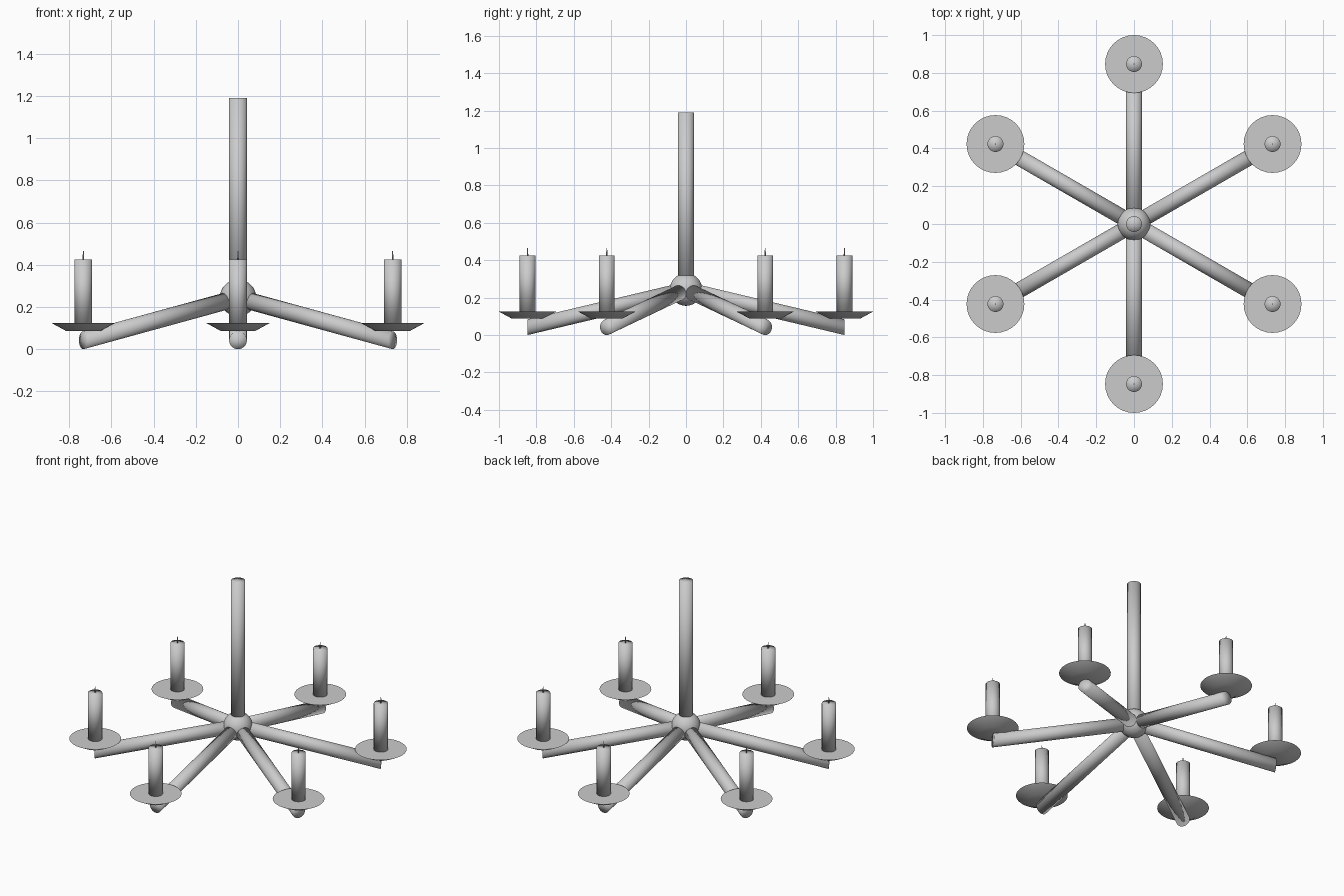
import bpy, bmesh, math
from mathutils import Matrix, Vector

cube = bpy.data.objects.get("Cube")
if cube:
    bpy.data.objects.remove(cube, do_unlink=True)

ARMS = 6
REACH = 0.847       # distance from the pole to each candle
ROD = 0.042         # radius of pole, arms and candles
HUB_Z = 0.243

metal = bpy.data.materials.new("grey")
metal.use_nodes = True
metal.diffuse_color = (0.6, 0.6, 0.6, 1)
metal.node_tree.nodes["Principled BSDF"].inputs["Base Color"].default_value = (0.6, 0.6, 0.6, 1)


def finish(name, bm, matrix, sharp=False):
    """Turn a bmesh into a named, shaded object."""
    bm.transform(matrix)
    bmesh.ops.recalc_face_normals(bm, faces=bm.faces)
    mesh = bpy.data.meshes.new(name)
    bm.to_mesh(mesh)
    bm.free()
    mesh.materials.append(metal)
    obj = bpy.data.objects.new(name, mesh)
    bpy.context.collection.objects.link(obj)
    bpy.ops.object.select_all(action="DESELECT")
    obj.select_set(True)
    bpy.context.view_layer.objects.active = obj
    if sharp:
        bpy.ops.object.shade_smooth_by_angle(angle=math.radians(30))
    else:
        bpy.ops.object.shade_smooth()
    return obj


def upright(name, z0, z1, r0, r1, at=Vector((0, 0, 0)), sharp=False):
    """Upright cylinder or cone between two heights."""
    bm = bmesh.new()
    bmesh.ops.create_cone(bm, cap_ends=True, cap_tris=True, segments=32,
                          radius1=r0, radius2=r1, depth=z1 - z0)
    return finish(name, bm, Matrix.Translation(at + Vector((0, 0, (z0 + z1) / 2))), sharp)


def arm(name, angle):
    """Sloping rod with upright ends, running outward from the hub."""
    bm = bmesh.new()
    bmesh.ops.create_cone(bm, cap_ends=True, cap_tris=True, segments=32,
                          radius1=ROD, radius2=ROD, depth=REACH)
    lay_down = Matrix.Translation((REACH / 2, 0, HUB_Z)) @ Matrix.Rotation(math.pi / 2, 4, "Y")
    shear = Matrix.Identity(4)
    shear[2][0] = (ROD - HUB_Z) / REACH
    return finish(name, bm, Matrix.Rotation(angle, 4, "Z") @ shear @ lay_down)


# Central pole and hub
upright("pole", HUB_Z, 1.19, ROD, ROD)
hub = bmesh.new()
bmesh.ops.create_uvsphere(hub, u_segments=32, v_segments=16, radius=0.087)
finish("hub", hub, Matrix.Translation((0, 0, HUB_Z)))

# Arms, each with a drip pan, a candle and a wick
for i in range(ARMS):
    angle = math.pi / 2 + i * math.tau / ARMS
    tip = Vector((math.cos(angle), math.sin(angle), 0)) * REACH
    n = i + 1
    arm(f"arm_{n}", angle)
    upright(f"drip_pan_{n}", 0.087, 0.125, 0.083, 0.153, tip, sharp=True)
    upright(f"candle_{n}", 0.12, 0.426, ROD, ROD, tip)
    upright(f"wick_{n}", 0.424, 0.465, 0.004, 0.002, tip)
